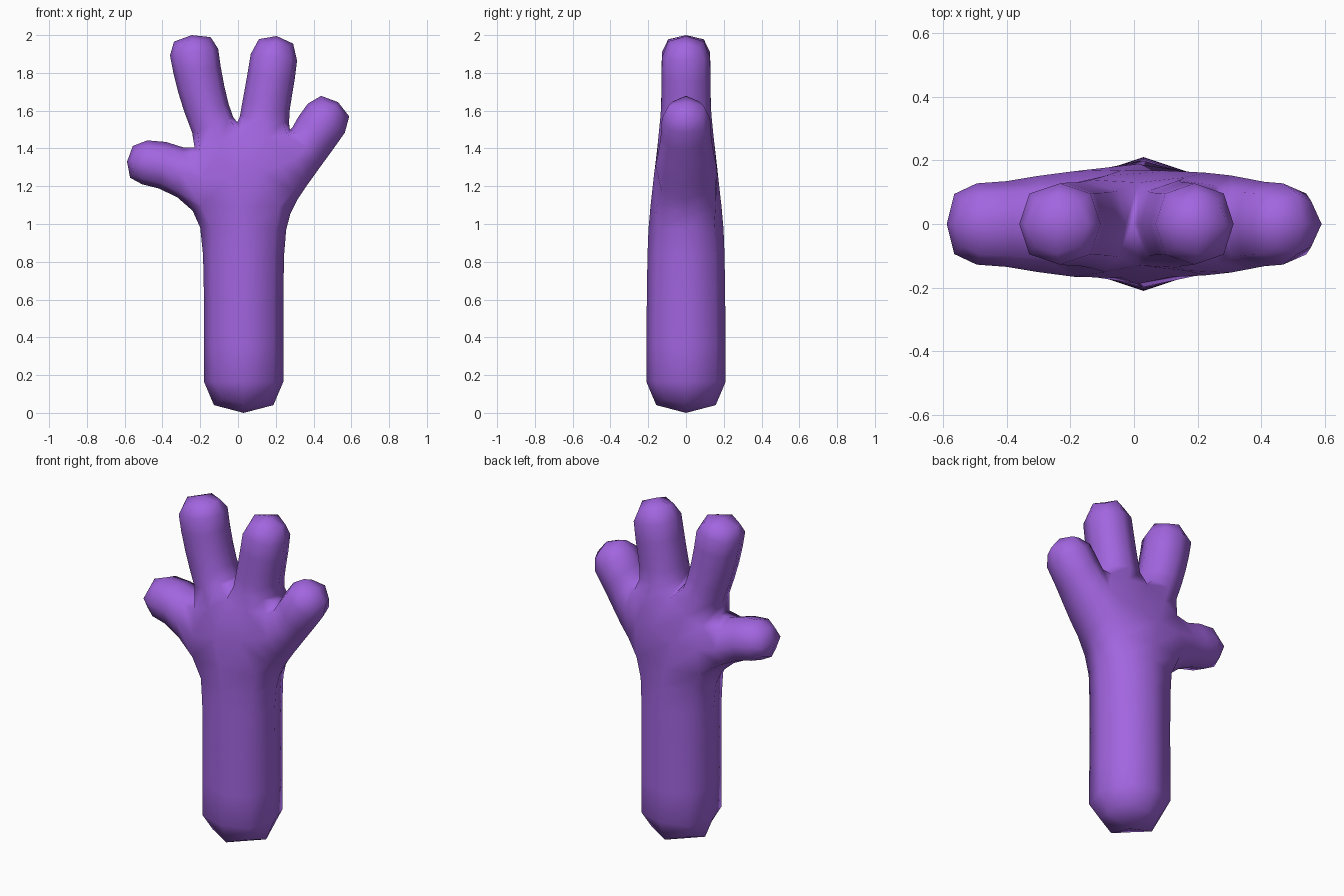
import bpy, bmesh

if "Cube" in bpy.data.objects:
    bpy.data.objects.remove(bpy.data.objects["Cube"])

# Front layout of the hand cage: name -> (x, z, half thickness in y)
points = {
    # forearm rings, bottom to wrist
    "a0": (-.18, 0, .21), "b0": (.24, 0, .21),
    "a1": (-.18, .33, .21), "b1": (.24, .33, .21),
    "a2": (-.18, .88, .205), "b2": (.24, .88, .205),
    # palm
    "pa": (-.22, 1.08, .192), "pb": (.27, 1.06, .192), "pc": (.36, 1.20, .165),
    "pd": (.27, 1.47, .142), "pe": (0, 1.51, .145), "pf": (-.195, 1.365, .15),
    # thumb
    "t0": (-.42, 1.20, .13), "t1": (-.38, 1.445, .13),
    "t2": (-.595, 1.22, .125), "t3": (-.58, 1.44, .125),
    # first finger
    "f0": (-.29, 1.60, .13), "f1": (-.05, 1.62, .13),
    "f2": (-.345, 1.80, .13), "f3": (-.095, 1.84, .13),
    "f4": (-.375, 1.985, .125), "f5": (-.115, 2.015, .125),
    # second finger
    "g0": (.02, 1.63, .13), "g1": (.27, 1.60, .13),
    "g2": (.05, 1.79, .13), "g3": (.30, 1.75, .13),
    "g4": (.085, 2.01, .125), "g5": (.325, 1.98, .125),
    # outer finger
    "h0": (.31, 1.56, .13), "h1": (.50, 1.39, .13),
    "h2": (.43, 1.715, .125), "h3": (.63, 1.575, .125),
}

# Quads between successive rungs, each rung being a pair of points
strips = [
    "a0 b0 a1 b1 a2 b2 pa pb",      # forearm
    "pa pb pf pe", "pe pb pd pc",   # palm
    "pa pf t0 t1 t2 t3",            # thumb
    "pf pe f0 f1 f2 f3 f4 f5",      # first finger
    "pe pd g0 g1 g2 g3 g4 g5",      # second finger
    "pd pc h0 h1 h2 h3",            # outer finger
]

bm = bmesh.new()
front = {k: bm.verts.new((x, -t, z)) for k, (x, z, t) in points.items()}
back = {k: bm.verts.new((x, t, z)) for k, (x, z, t) in points.items()}

# Front and back skins
edge_use = {}
for strip in strips:
    names = strip.split()
    for i in range(0, len(names) - 2, 2):
        p, q, r, s = names[i:i + 4]
        quad = [p, q, s, r]
        bm.faces.new([front[k] for k in quad])
        bm.faces.new([back[k] for k in reversed(quad)])
        for j in range(4):
            key = frozenset((quad[j], quad[(j + 1) % 4]))
            edge_use[key] = edge_use.get(key, 0) + 1

# Side walls along the open outline
for key, count in edge_use.items():
    if count == 1:
        p, q = sorted(key)
        bm.faces.new([front[p], front[q], back[q], back[p]])
bmesh.ops.recalc_face_normals(bm, faces=bm.faces[:])

mesh = bpy.data.meshes.new("hand_and_forearm")
bm.to_mesh(mesh)
bm.free()
for poly in mesh.polygons:
    poly.use_smooth = True

purple = bpy.data.materials.new("purple")
purple.diffuse_color = (.36, .13, .74, 1)
purple.use_nodes = True
purple.node_tree.nodes["Principled BSDF"].inputs["Base Color"].default_value = purple.diffuse_color
mesh.materials.append(purple)

hand = bpy.data.objects.new("hand_and_forearm", mesh)
bpy.context.collection.objects.link(hand)

# One rounding step turns the square cage into eight-sided limbs
rounding = hand.modifiers.new("rounding", 'SUBSURF')
rounding.levels = rounding.render_levels = 1
rounding.use_limit_surface = False
